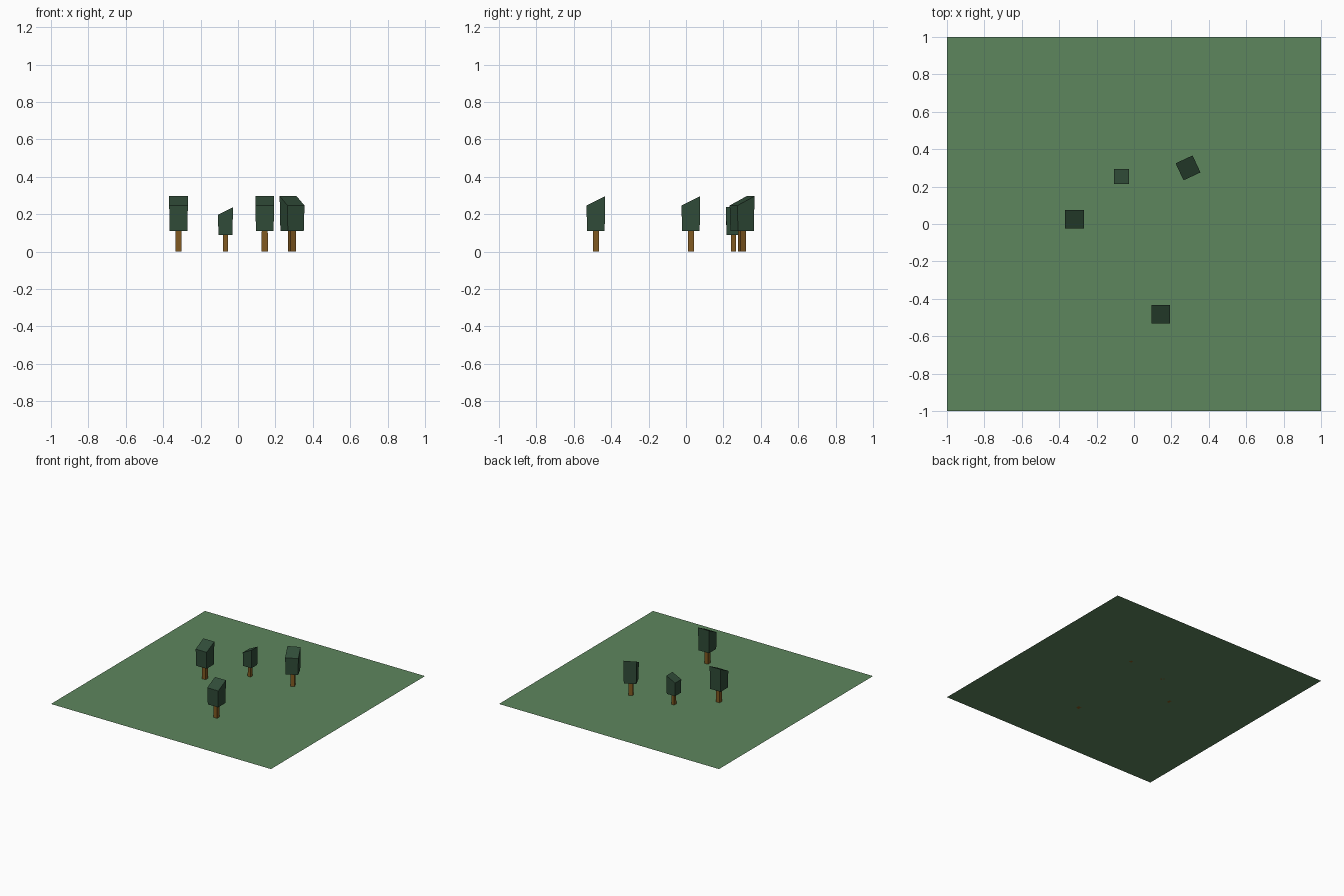
import bpy, bmesh, math

if "Cube" in bpy.data.objects:
    bpy.data.objects.remove(bpy.data.objects["Cube"])


def material(name, color):
    m = bpy.data.materials.new(name)
    m.diffuse_color = (*color, 1)
    m.use_nodes = True
    m.node_tree.nodes["Principled BSDF"].inputs["Base Color"].default_value = m.diffuse_color
    return m


GRASS = material("grass", (0.11, 0.24, 0.11))
LEAF = material("leaf", (0.03, 0.072, 0.04))
BARK = material("bark", (0.22, 0.1, 0.015))


def block(name, mat, bottom, top, z0, z1, slope=0.0):
    """Tapered square block; slope drops the front (-y) top edge."""
    bm = bmesh.new()
    bmesh.ops.create_cube(bm, size=1)
    for v in bm.verts:
        upper, front = v.co.z > 0, v.co.y < 0
        w = top if upper else bottom
        v.co.x *= w
        v.co.y *= w
        v.co.z = (z1 - (slope if front else 0)) if upper else z0
    me = bpy.data.meshes.new(name)
    bm.to_mesh(me)
    bm.free()
    me.materials.append(mat)
    ob = bpy.data.objects.new(name, me)
    bpy.context.collection.objects.link(ob)
    return ob


# Ground sheet
bpy.ops.mesh.primitive_plane_add(size=2)
ground = bpy.context.object
ground.name = "ground"
ground.data.materials.append(GRASS)

# Trees: x, y, turn in degrees, scale
trees = [(-0.318, 0.026, 0, 1), (0.143, -0.482, 0, 1),
         (-0.067, 0.254, -90, 0.8), (0.289, 0.3, 25, 1)]
for i, (x, y, turn, s) in enumerate(trees, 1):
    # Trunk and slant-topped crown
    parts = [block(f"trunk_{i}", BARK, 0.033, 0.032, 0, 0.112),
             block(f"crown_{i}", LEAF, 0.094, 0.1, 0.11, 0.297, 0.05)]
    for ob in parts:
        ob.location = (x, y, 0)
        ob.rotation_euler.z = math.radians(turn)
        ob.scale = (s, s, s)
